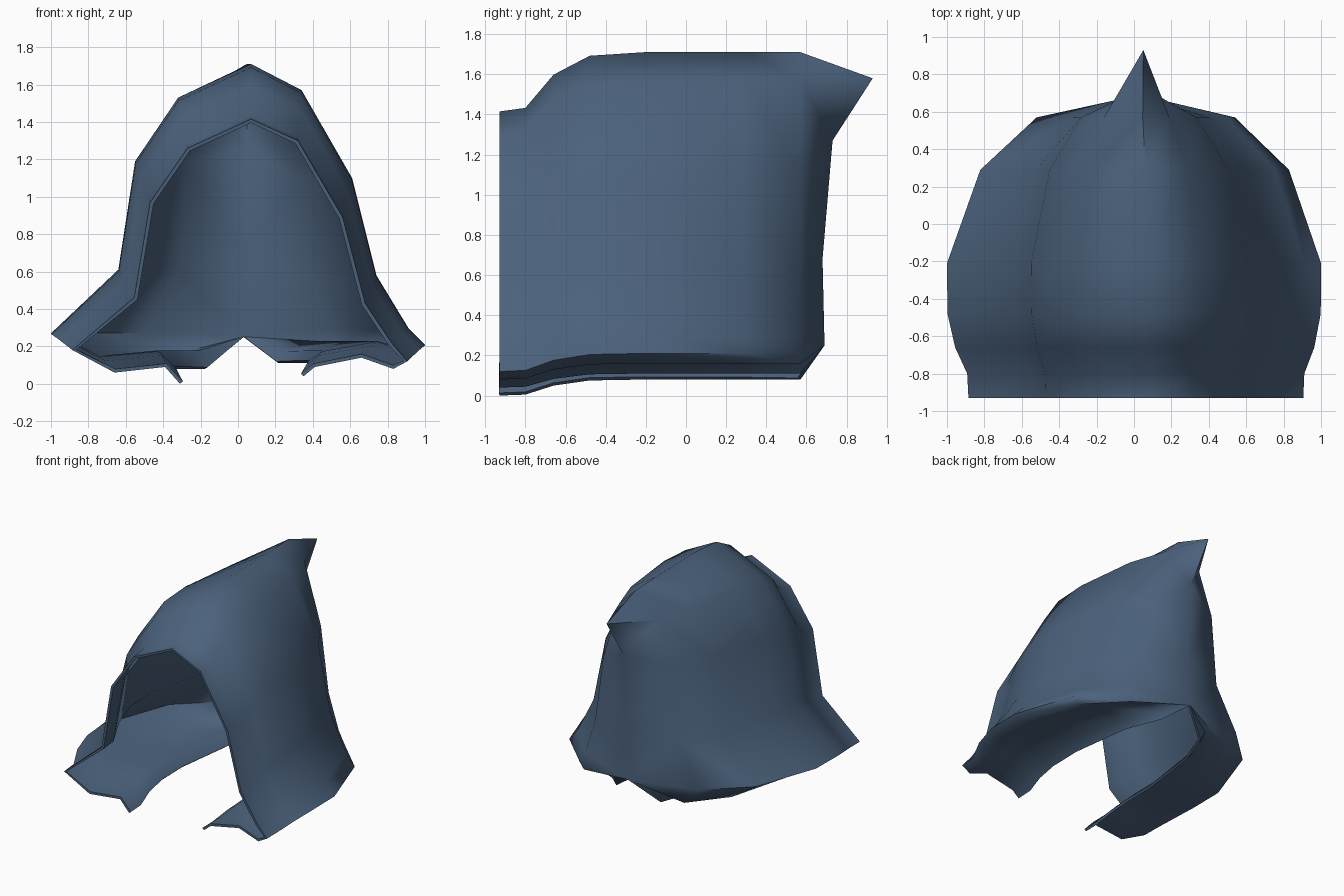
import bpy, bmesh, math
from mathutils import Vector

if "Cube" in bpy.data.objects:
    bpy.data.objects.remove(bpy.data.objects["Cube"])

# Cross-sections in x, z: front opening and widest part, from left flap over the top to right flap
opening = [(-.31, .0), (-.39, .09), (-.66, .06), (-.885, .18), (-.555, .46), (-.47, .97),
           (-.27, 1.26), (.07, 1.415), (.32, 1.30), (.56, .89), (.68, .43), (.82, .22),
           (.905, .12), (.83, .08), (.66, .14), (.41, .09), (.35, .04)]
middle = [(-.35, .08), (-.43, .16), (-.74, .13), (-1, .27), (-.64, .61), (-.55, 1.19),
          (-.32, 1.53), (.07, 1.71), (.34, 1.57), (.61, 1.10), (.74, .58), (.91, .30),
          (1, .21), (.93, .16), (.74, .21), (.46, .16), (.39, .11)]
# Stations along y: position, blend from opening to middle, width scale
stations = [(-.93, 0, 1), (-.8, .06, 1), (-.66, .62, 1), (-.48, .94, 1.004),
            (-.21, 1, 1), (.29, 1, .825), (.57, 1, .53)]
# Back seam from the pointed tip down to the notch
seam = [(.05, .93, 1.58), (.05, .73, 1.27), (.04, .68, .68), (.03, .69, .25)]

bm = bmesh.new()
rings = []
for y, t, s in stations:
    ring = []
    for a, b in zip(opening, middle):
        p = Vector(a).lerp(Vector(b), t)
        ring.append(bm.verts.new((.02 + (p.x - .02) * s, y, p.y)))
    rings.append(ring)

# Hood shell
n = len(opening)
for r0, r1 in zip(rings, rings[1:]):
    for i in range(n - 1):
        bm.faces.new((r0[i], r0[i + 1], r1[i + 1], r1[i]))

# Back closing onto the seam
S = [bm.verts.new(c) for c in seam]
link = [min(3, max(0, abs(i - 7) - 1)) for i in range(n)]
last = rings[-1]
for i in range(n - 1):
    p, q, a, b = last[i], last[i + 1], S[link[i]], S[link[i + 1]]
    if a == b:
        bm.faces.new((p, q, a))
    elif i < 7:
        bm.faces.new((p, q, a))
        bm.faces.new((q, b, a))
    else:
        bm.faces.new((p, q, b))
        bm.faces.new((p, b, a))

mesh = bpy.data.meshes.new("hood")
bm.to_mesh(mesh)
bm.free()
hood = bpy.data.objects.new("hood", mesh)
bpy.context.collection.objects.link(hood)

# Cloth colour
cloth = bpy.data.materials.new("blue_cloth")
cloth.diffuse_color = (.07, .12, .2, 1)
cloth.use_nodes = True
cloth.node_tree.nodes["Principled BSDF"].inputs["Base Color"].default_value = cloth.diffuse_color
mesh.materials.append(cloth)

# Cloth thickness and soft shading
solid = hood.modifiers.new("thickness", 'SOLIDIFY')
solid.thickness = .02
solid.offset = -1
bpy.context.view_layer.objects.active = hood
hood.select_set(True)
bpy.ops.object.modifier_apply(modifier="thickness")
bpy.ops.object.shade_smooth_by_angle(angle=math.radians(60))
